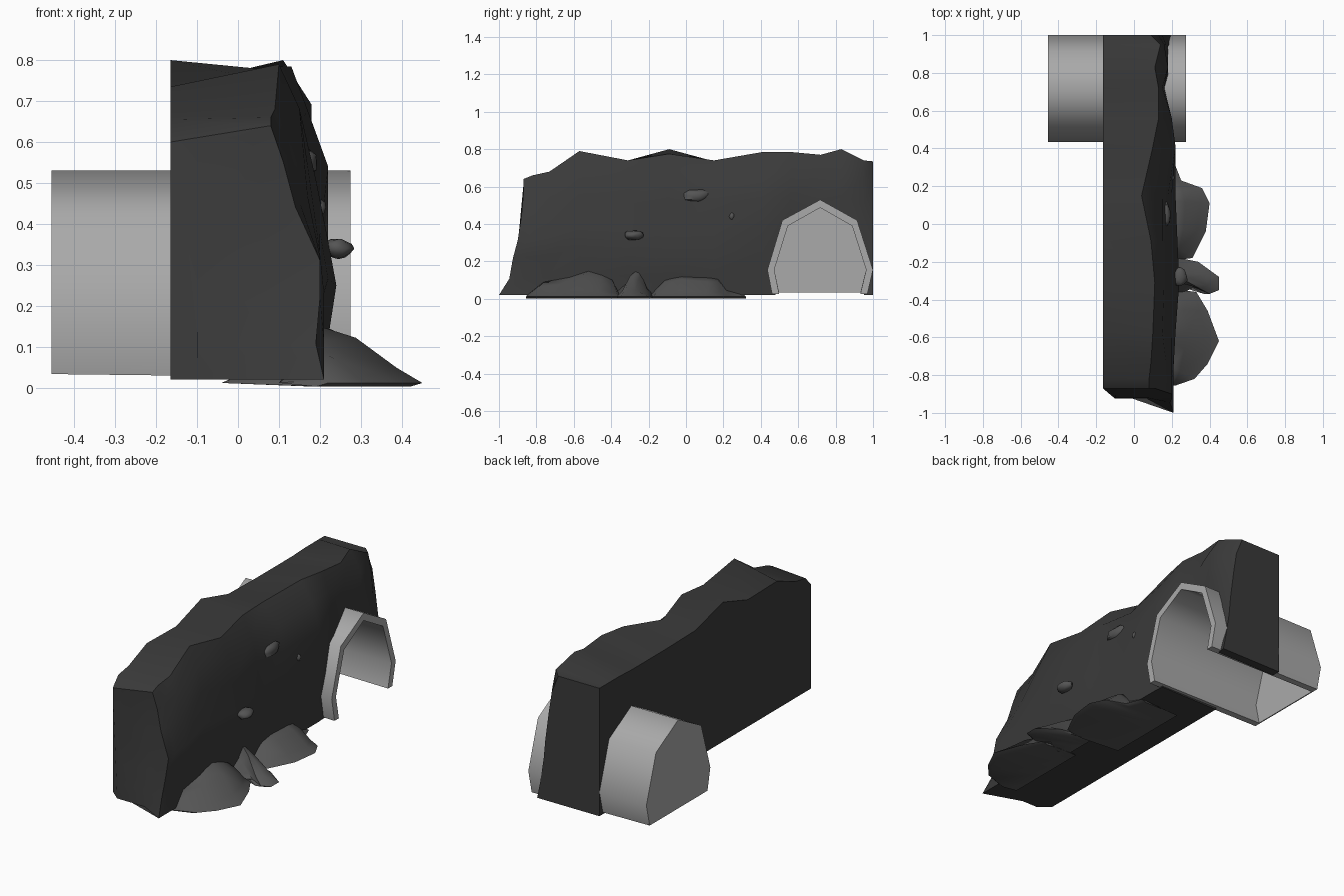
import bpy, bmesh, random
from mathutils import Vector

if "Cube" in bpy.data.objects:
    bpy.data.objects.remove(bpy.data.objects["Cube"])
random.seed(4)


def material(name, v):
    m = bpy.data.materials.new(name)
    m.diffuse_color = (v, v, v, 1)
    m.use_nodes = True
    m.node_tree.nodes["Principled BSDF"].inputs["Base Color"].default_value = m.diffuse_color
    return m


def finish(ob, angle, mat):
    ob.data.materials.append(mat)
    bpy.ops.object.select_all(action='DESELECT')
    ob.select_set(True)
    bpy.context.view_layer.objects.active = ob
    bpy.ops.object.shade_smooth_by_angle(angle=angle)


def loft(name, sections):
    """Closed solid through a row of closed loops, capped at both ends."""
    bm = bmesh.new()
    rows = [[bm.verts.new(p) for p in s] for s in sections]
    n = len(rows[0])
    for a, b in zip(rows, rows[1:]):
        for i in range(n):
            j = (i + 1) % n
            bm.faces.new((a[i], a[j], b[j], b[i]))
    bm.faces.new(rows[0])
    bm.faces.new(rows[-1][::-1])
    bmesh.ops.remove_doubles(bm, verts=bm.verts, dist=1e-4)
    bmesh.ops.recalc_face_normals(bm, faces=bm.faces)
    me = bpy.data.meshes.new(name)
    bm.to_mesh(me)
    bm.free()
    ob = bpy.data.objects.new(name, me)
    bpy.context.collection.objects.link(ob)
    return ob


dark = material("dark_rock", 0.042)
rubble = material("rubble", 0.09)
stone_grey = material("lining_grey", 0.4)

# Cliff wall: per column y, front top z, back top z, front x (hundredths) from foot to ridge
columns = [
    (-0.87, 0.60, 0.60, (-10,) * 7),
    (-0.87, 0.62, 0.60, (7, 7, 7, 7, 6, 5, 3)),
    (-0.87, 0.64, 0.60, (21, 19, 20, 20, 14, 11, 8)),
    (-0.82, 0.66, 0.655, (21, 21, 20, 20, 15, 12, 8)),
    (-0.73, 0.68, 0.67, (21, 19, 21, 20, 17, 13, 9)),
    (-0.57, 0.79, 0.735, (21, 20, 22, 20, 17, 15, 10)),
    (-0.31, 0.74, 0.73, (21, 22, 24, 22, 19, 16, 11)),
    (-0.09, 0.775, 0.80, (21, 22, 23, 20, 18, 15, 9)),
    (0.15, 0.74, 0.735, (21, 22, 22, 20, 18, 15, 4)),
    (0.41, 0.785, 0.73, (21, 21, 22, 22, 22, 17, 10)),
    (0.56, 0.785, 0.73, (20, 20, 20, 20, 20, 17, 13)),
    (0.72, 0.77, 0.73, (18, 18, 18, 18, 16, 15, 13)),
    (0.83, 0.80, 0.735, (18, 18, 18, 18, 18, 18, 11)),
    (0.95, 0.74, 0.735, (21, 20, 19, 18, 17, 16, 14)),
    (1.00, 0.735, 0.735, (22, 20, 18, 17, 15, 13, 9)),
]
heights = (0, 0.14, 0.32, 0.47, 0.68, 0.86, 1)
flare_end = (-0.055, -0.05, -0.03, -0.02, -0.01, 0, 0)
flare_front = (-0.13, -0.075, -0.055, -0.03, -0.01, 0, 0)
sections = []
for k, (y, top, back, xs) in enumerate(columns):
    flare, spread = (flare_end, 1) if k < 2 else (flare_front, max(0, 1 - (k - 2) / 3))
    loop = [(x / 100, y + f * spread, 0.02 + t * (top - 0.02))
            for x, t, f in zip(xs, heights, flare)]
    sections.append(loop + [(-0.165, y, back), (-0.165, y, 0.02)])
cliff = loft("cliff_wall", sections)

# Tunnel profiles (y, z)
outer = [(0.46, 0.03), (0.435, 0.155), (0.515, 0.42), (0.7175, 0.53),
         (0.915, 0.42), (1.0, 0.155), (0.97, 0.03)]
inner = [(0.498, 0.03), (0.472, 0.155), (0.545, 0.39), (0.7175, 0.487),
         (0.888, 0.39), (0.963, 0.155), (0.932, 0.03)]

# Passage cut through the cliff
mid = [((a + c) / 2, (b + d) / 2) for (a, b), (c, d) in zip(outer, inner)]
mid = [(mid[0][0], -0.1)] + mid + [(mid[-1][0], -0.1)]
cutter = loft("passage_cutter", [[(x, y, z) for y, z in mid] for x in (-0.5, 0.5)])
mod = cliff.modifiers.new("passage", 'BOOLEAN')
mod.operation, mod.solver, mod.object = 'DIFFERENCE', 'EXACT', cutter
bpy.context.view_layer.objects.active = cliff
bpy.ops.object.modifier_apply(modifier=mod.name)
bpy.data.objects.remove(cutter)
finish(cliff, 0.75, dark)

# Tunnel lining, open at the bottom, with a closed back
lining = loft("tunnel_lining", [
    [(x, y, z + (0.275 - x) * 0.012 - 0.005 if z < 0.1 else z) for x, (y, z) in
     ((-0.45, o), (0.275, o), (0.275, i), (-0.45, i))]
    for o, i in zip(outer, inner)])
finish(lining, 1.1, stone_grey)
plate = loft("tunnel_back", [[(x, y, max(z, 0.034)) for y, z in outer] for x in (-0.455, -0.449)])
finish(plate, 1.1, stone_grey)


# Rubble heaps at the foot: (front edge x, front edge y, crest y, crest z)
def heap(name, rows, back):
    secs = []
    for fx, fy, cy, cz in rows:
        a, b = Vector((0.2, cy, cz)), Vector((fx, fy, 0.012))
        m1 = a.lerp(b, 0.35) + Vector((0, 0, cz * random.uniform(0, 0.15)))
        m2 = a.lerp(b, 0.75) + Vector((0, 0, cz * random.uniform(-0.08, 0.04)))
        secs.append([(back, cy, 0.012), a, m1, m2, b, (fx - 0.03, fy, 0.003)])
    finish(loft(name, secs), 0.9, rubble)


heap("rubble_left", [(0.22, -0.855, -0.85, 0.02), (0.32, -0.82, -0.76, 0.09),
                     (0.39, -0.74, -0.62, 0.115), (0.45, -0.62, -0.52, 0.15),
                     (0.39, -0.46, -0.45, 0.13), (0.33, -0.36, -0.40, 0.11),
                     (0.25, -0.35, -0.36, 0.03)], 0.1)
heap("rubble_middle", [(0.24, -0.38, -0.36, 0.05), (0.32, -0.33, -0.30, 0.10),
                       (0.40, -0.37, -0.26, 0.155), (0.45, -0.35, -0.25, 0.15),
                       (0.45, -0.28, -0.24, 0.13), (0.34, -0.20, -0.21, 0.06),
                       (0.24, -0.18, -0.19, 0.04)], 0.14)
heap("rubble_right", [(0.23, -0.19, -0.18, 0.03), (0.31, -0.18, -0.10, 0.11),
                      (0.38, -0.04, -0.02, 0.125), (0.40, 0.11, 0.12, 0.12),
                      (0.36, 0.19, 0.17, 0.11), (0.25, 0.23, 0.21, 0.05),
                      (0.215, 0.32, 0.31, 0.02)], -0.04)

# Loose stones stuck in the wall: centre, half sizes
for k, (c, s) in enumerate([((0.245, -0.28, 0.34), (0.04, 0.058, 0.027)),
                            ((0.165, 0.05, 0.55), (0.035, 0.075, 0.04)),
                            ((0.19, 0.245, 0.44), (0.025, 0.018, 0.026))]):
    bpy.ops.mesh.primitive_ico_sphere_add(subdivisions=2, radius=1, location=c)
    stone = bpy.context.object
    stone.name = f"wall_stone_{k + 1}"
    for v in stone.data.vertices:
        v.co = Vector(p * q for p, q in zip(v.co, s)) * random.uniform(0.8, 1.05)
    finish(stone, 0.9, rubble)
